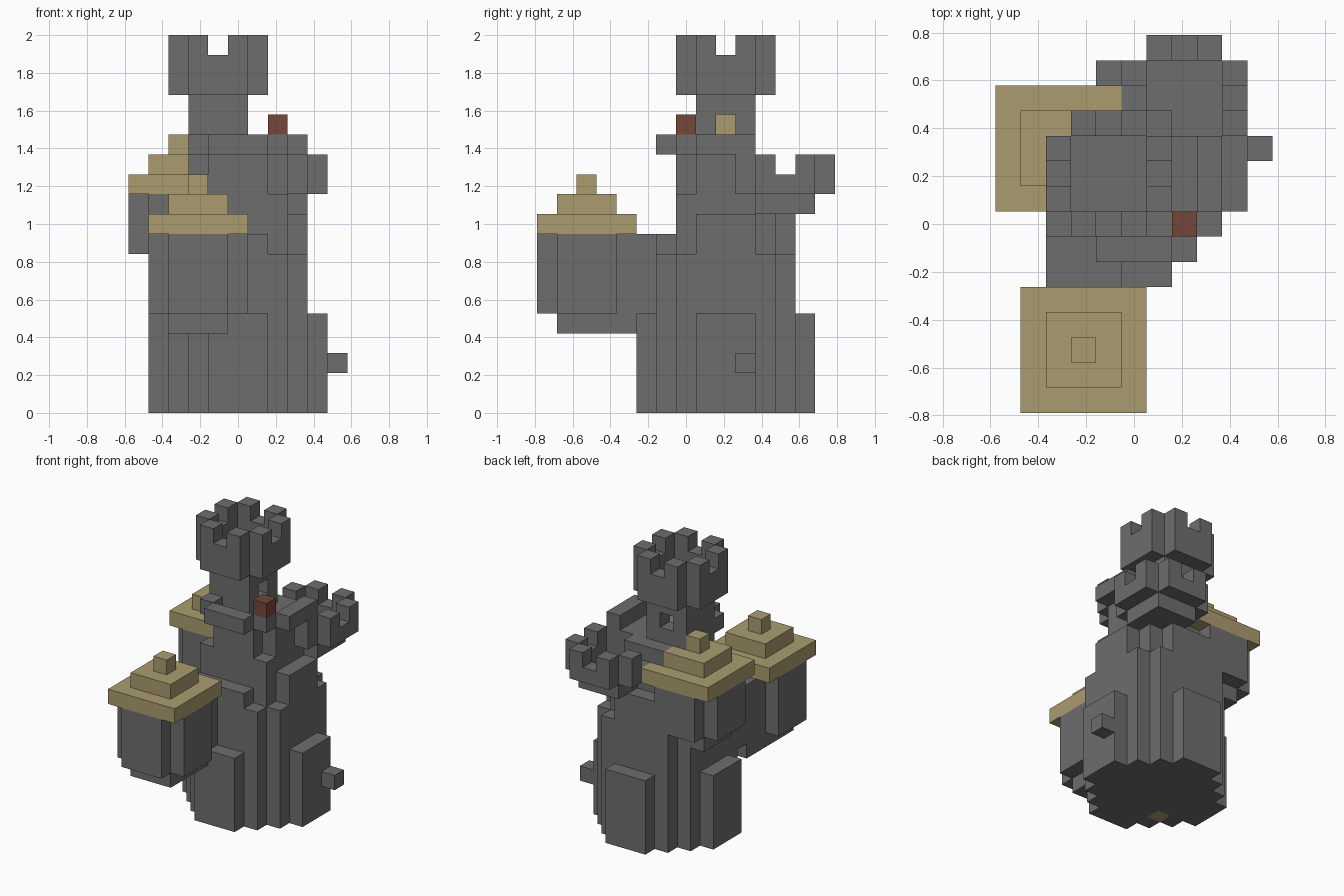
import bpy
import bmesh
from mathutils import Vector
from itertools import product

UNIT = 2 / 19                      # edge of one block
SHIFT = Vector((-5.5, -7.5, 0))    # centres the block grid

cube = bpy.data.objects.get("Cube")
if cube:
    bpy.data.objects.remove(cube)


def material(name, rgb):
    m = bpy.data.materials.new(name)
    m.use_nodes = True
    m.diffuse_color = (*rgb, 1)
    m.node_tree.nodes["Principled BSDF"].inputs["Base Color"].default_value = (*rgb, 1)
    return m


STONE = material("grey stone", (0.155, 0.155, 0.155))
ROOF = material("tan roof", (0.41, 0.335, 0.16))
RED = material("red brick", (0.175, 0.062, 0.042))

parts = []       # (name, material, cells)
taken = set()


def box(x, y, z):
    return set(product(range(*x), range(*y), range(*z)))


def disc(x, y, n, z):
    """Square of n blocks without its corners."""
    ends = (0, n - 1)
    return {c for c in box((x, x + n), (y, y + n), z)
            if not (c[0] - x in ends and c[1] - y in ends)}


def part(name, mat, *groups):
    cells = set().union(*groups) - taken
    taken.update(cells)
    parts.append((name, mat, cells))


def stepped_roof(name, x, y, z):
    part(name, ROOF, *[box((x + i, x + 5 - i), (y + i, y + 5 - i), (z + i, z + i + 1))
                       for i in range(3)])


def battlement(x, y, z, wall):
    """Round wall with an open middle and eight merlons."""
    ring = disc(x, y, 5, (z, z + wall + 1)) - box((x + 1, x + 4), (y + 1, y + 4), (z, z + wall + 1))
    return {c for c in ring if c[2] < z + wall or (c[0] != x + 2 and c[1] != y + 2)}


# Window recesses and the lit core behind them
window_gaps = {(5, 9, 14), (4, 10, 14)}
part("window_light", ROOF, {(4, 9, 14)})
part("floor_tile", ROOF, {(3, 7, 0)})

# Stepped roofs of the two hanging turrets
stepped_roof("front_turret_roof", 1, 0, 9)
stepped_roof("side_turret_roof", 0, 8, 11)

# Tower base with four raised panels and a door handle
part("base_panels", STONE,
     box((4, 7), (5, 14), (0, 5)), box((1, 10), (8, 11), (0, 5)))
part("door_handle", STONE, box((10, 11), (10, 11), (2, 3)))

# Main shaft, its buttresses and the narrower drum
part("shaft", STONE, disc(2, 6, 7, (0, 8)))
part("buttresses", STONE,
     box((4, 7), (6, 7), (8, 9)), box((4, 7), (12, 13), (8, 10)),
     box((2, 9), (8, 11), (8, 10)))
part("drum", STONE, box((3, 8), (7, 12), (8, 11)), disc(3, 7, 5, (11, 13)))

# Balcony parapet
part("parapet", STONE,
     box((4, 7), (6, 7), (13, 14)), box((8, 9), (8, 11), (13, 14)),
     {(3, 7, 13), (7, 7, 13)})
part("red_block", RED, {(7, 7, 14)})

# Neck and crown
part("neck", STONE, box((3, 6), (8, 11), (13, 16)) - window_gaps)
part("crown", STONE, disc(2, 7, 5, (16, 17)), battlement(2, 7, 17, 1))

# Front hanging turret
part("front_turret", STONE,
     disc(1, 0, 5, (5, 9)), box((2, 5), (4, 7), (5, 9)), box((2, 5), (1, 6), (4, 5)))

# Side hanging turret
part("side_turret", STONE, disc(0, 8, 5, (8, 11)), box((1, 4), (9, 12), (7, 8)))

# Open lookout at the back
part("lookout", STONE, box((6, 9), (11, 14), (10, 11)), battlement(5, 10, 11, 1))


def build(name, mat, cells):
    """Makes the outer faces of a group of blocks."""
    bm = bmesh.new()
    for cell in cells:
        centre = Vector(cell) + SHIFT + Vector((0.5, 0.5, 0.5))
        for axis, sign in product(range(3), (-1, 1)):
            normal = Vector((0, 0, 0))
            normal[axis] = sign
            if tuple(int(a + b) for a, b in zip(cell, normal)) in taken:
                continue
            u = Vector((0, 0, 0))
            u[(axis + 1) % 3] = 0.5
            v = normal.cross(u)
            mid = centre + normal * 0.5
            bm.faces.new([bm.verts.new((mid + p) * UNIT)
                          for p in (-u - v, u - v, u + v, v - u)])
    bmesh.ops.remove_doubles(bm, verts=bm.verts, dist=UNIT / 100)
    bmesh.ops.dissolve_limit(bm, angle_limit=0.01, verts=bm.verts, edges=bm.edges)
    mesh = bpy.data.meshes.new(name)
    bm.to_mesh(mesh)
    bm.free()
    mesh.materials.append(mat)
    bpy.context.scene.collection.objects.link(bpy.data.objects.new(name, mesh))


for name, mat, cells in parts:
    build(name, mat, cells)
